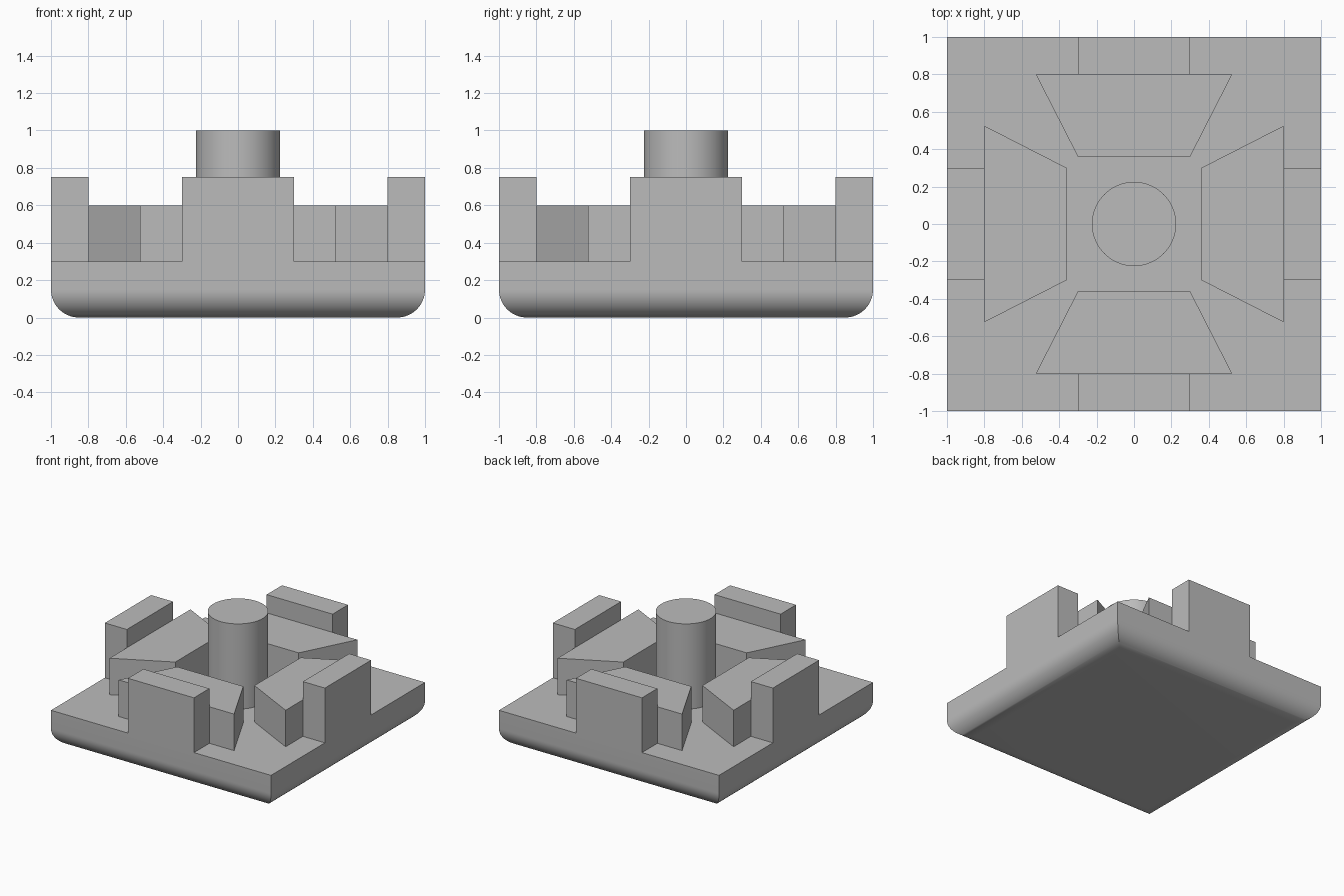
import bpy, bmesh, math
from mathutils import Matrix

if "Cube" in bpy.data.objects:
    bpy.data.objects.remove(bpy.data.objects["Cube"], do_unlink=True)

grey = bpy.data.materials.new("plain grey")
grey.use_nodes = True
colour = (0.5, 0.5, 0.5, 1)
grey.diffuse_color = colour
grey.node_tree.nodes["Principled BSDF"].inputs["Base Color"].default_value = colour

DECK = 0.3      # height of the base plate
ROUND = 0.15    # radius of its lower edges


def finish(name, bm, smooth=False):
    bmesh.ops.recalc_face_normals(bm, faces=bm.faces)
    mesh = bpy.data.meshes.new(name)
    bm.to_mesh(mesh)
    bm.free()
    mesh.materials.append(grey)
    ob = bpy.data.objects.new(name, mesh)
    bpy.context.collection.objects.link(ob)
    if smooth:
        bpy.ops.object.select_all(action="DESELECT")
        ob.select_set(True)
        bpy.context.view_layer.objects.active = ob
        bpy.ops.object.shade_smooth_by_angle(angle=math.radians(30))
    return ob


def prism(name, outline, low, high, angle):
    """Extrude an outline upwards and turn it about the centre."""
    bm = bmesh.new()
    face = bm.faces.new([bm.verts.new((x, y, low)) for x, y in outline])
    ext = bmesh.ops.extrude_face_region(bm, geom=[face])
    tops = [v for v in ext["geom"] if isinstance(v, bmesh.types.BMVert)]
    bmesh.ops.translate(bm, verts=tops, vec=(0, 0, high - low))
    bmesh.ops.rotate(bm, verts=bm.verts, matrix=Matrix.Rotation(angle, 3, "Z"))
    return finish(name, bm)


# Base plate: square rings stacked along a rounded lower edge
bm = bmesh.new()
STEPS = 16
profile = [(1 - ROUND + ROUND * math.sin(a), ROUND - ROUND * math.cos(a))
           for a in (math.pi / 2 * i / STEPS for i in range(STEPS + 1))]
profile.append((1, DECK))
rings = [[bm.verts.new((sx * h, sy * h, z))
          for sx, sy in ((-1, -1), (1, -1), (1, 1), (-1, 1))] for h, z in profile]
for lower, upper in zip(rings, rings[1:]):
    for i in range(4):
        j = (i + 1) % 4
        bm.faces.new((lower[i], lower[j], upper[j], upper[i]))
bm.faces.new(rings[0])
bm.faces.new(rings[-1])
finish("base_plate", bm, smooth=True)

# Centre post
bm = bmesh.new()
bmesh.ops.create_cone(bm, cap_ends=True, segments=64, radius1=0.225, radius2=0.225,
                      depth=1 - DECK, matrix=Matrix.Translation((0, 0, (1 + DECK) / 2)))
finish("centre_post", bm, smooth=True)

# Edge block and wedge block on each of the four sides
block = [(-0.3, -1), (0.3, -1), (0.3, -0.8), (-0.3, -0.8)]
wedge = [(-0.525, -0.8), (0.525, -0.8), (0.3, -0.36), (-0.3, -0.36)]
for i, side in enumerate(("front", "left", "back", "right")):
    prism(side + "_edge_block", block, DECK, 0.75, i * math.pi / 2)
    prism(side + "_wedge_block", wedge, DECK, 0.6, i * math.pi / 2)
